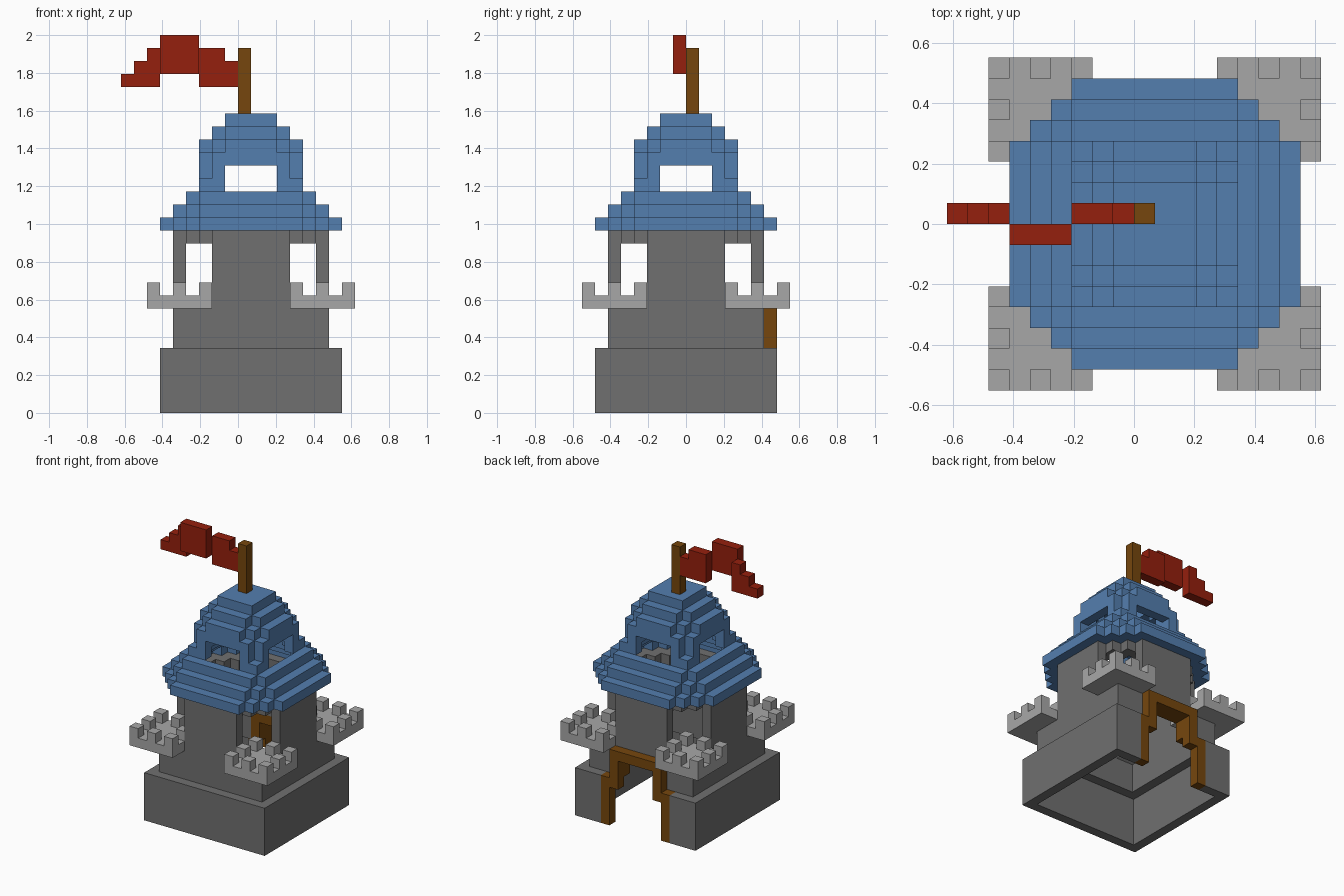
import bpy, bmesh, math
from itertools import product

if "Cube" in bpy.data.objects:
    bpy.data.objects.remove(bpy.data.objects["Cube"])

U = 2 / 29          # one block
CX = 1              # tower axis in blocks (x), y axis is 0
cells = {}          # block -> part name


def box(part, x0, x1, y0, y1, z0, z1):
    for c in product(range(x0, x1), range(y0, y1), range(z0, z1)):
        cells[c] = part


def clear(x0, x1, y0, y1, z0, z1):
    for c in product(range(x0, x1), range(y0, y1), range(z0, z1)):
        cells.pop(c, None)


def plan(half, edge):
    """Square of given half size whose corners step in until sides are 2*edge long."""
    pts = set()
    for i, j in product(range(-half, half), repeat=2):
        a, b = int(abs(i + .5) + .5), int(abs(j + .5) + .5)
        if a + b <= half + edge:
            pts.add((i, j))
    return pts


def ring(part, half, edge, z0, z1, solid=False):
    pts = plan(half, edge)
    if not solid:
        pts -= plan(half - 1, edge - 1)
    for (i, j), z in product(pts, range(z0, z1)):
        cells[(i + CX, j, z)] = part


# Hollow base and tower walls
ring("tower_base", 7, 7, 0, 5)
ring("tower_walls", 6, 6, 5, 13)

# Corner doorways, closed above by a stepped ring
for sx, sy in product((-5, 4), (-6, 3)):
    clear(sx, sx + 3, sy, sy + 3, 8, 13)
ring("tower_walls", 6, 3, 13, 14)

# Corner balconies with battlements
for px, py in product((-7, 4), (-8, 3)):
    box("corner_balconies", px, px + 5, py, py + 5, 8, 9)
    for i, j in product((0, 2, 4), repeat=2):
        if (i, j) != (2, 2):
            box("corner_balconies", px + i, px + i + 1, py + j, py + j + 1, 9, 10)

# Back door: opening and wooden frame
clear(-3, 5, 6, 7, 0, 5)
clear(-2, 4, 5, 6, 5, 8)
for outer, inner in ((-3, -2), (4, 3)):
    box("door_frame", outer, outer + 1, 6, 7, 0, 5)
    box("door_frame", inner, inner + 1, 6, 7, 4, 5)
    box("door_frame", inner, inner + 1, 5, 7, 5, 8)
box("door_frame", -2, 4, 5, 7, 7, 8)

# Stepped hollow roof: (half size, half side length, bottom, top)
for half, edge, z0, z1 in ((7, 4, 14, 15), (6, 4, 15, 16), (5, 4, 16, 17), (4, 4, 17, 18),
                           (4, 3, 18, 20), (4, 2, 20, 21), (3, 2, 21, 22)):
    ring("roof", half, edge, z0, z1)
ring("roof", 2, 2, 22, 23, solid=True)

# Roof windows on all four sides
clear(-1, 3, -4, 4, 17, 19)
clear(-3, 5, -2, 2, 17, 19)

# Flag pole and waving flag
box("flag_pole", 0, 1, 0, 1, 23, 28)
box("flag", -1, 0, 0, 1, 25, 27)
box("flag", -3, -1, 0, 1, 25, 28)
box("flag", -6, -3, -1, 0, 26, 29)
for k in range(3):
    box("flag", -7 - k, -6 - k, 0, 1, 25, 28 - k)

# Materials
colours = {"dark stone": (.16, .16, .16), "light stone": (.39, .39, .39),
           "blue tile": (.088, .21, .43), "red cloth": (.30, .014, .004),
           "brown wood": (.18, .062, .004)}
mats = {}
for name, rgb in colours.items():
    mats[name] = bpy.data.materials.new(name)
    mats[name].diffuse_color = (*rgb, 1)
part_colour = {"tower_base": "dark stone", "tower_walls": "dark stone",
               "corner_balconies": "light stone", "roof": "blue tile",
               "door_frame": "brown wood", "flag_pole": "brown wood", "flag": "red cloth"}

# Skin each part: only faces not touching another block
for part, colour in part_colour.items():
    bm = bmesh.new()
    verts = {}

    def vert(p):
        if p not in verts:
            verts[p] = bm.verts.new([v * U for v in p])
        return verts[p]

    for c in [c for c, p in cells.items() if p == part]:
        for axis, side in product(range(3), (0, 1)):
            n = list(c)
            n[axis] += 1 if side else -1
            if tuple(n) in cells:
                continue
            quad = []
            for a, b in ((0, 0), (1, 0), (1, 1), (0, 1)):
                p = list(c)
                p[axis] += side
                p[(axis + 1) % 3] += a
                p[(axis + 2) % 3] += b
                quad.append(vert(tuple(p)))
            bm.faces.new(quad if side else quad[::-1])
    bmesh.ops.dissolve_limit(bm, angle_limit=math.radians(1),
                             verts=bm.verts[:], edges=bm.edges[:])
    me = bpy.data.meshes.new(part)
    bm.to_mesh(me)
    bm.free()
    me.materials.append(mats[colour])
    bpy.context.collection.objects.link(bpy.data.objects.new(part, me))

for m in bpy.data.materials:
    if m.users and not m.is_grease_pencil:
        m.use_nodes = True
        m.node_tree.nodes["Principled BSDF"].inputs["Base Color"].default_value = m.diffuse_color
